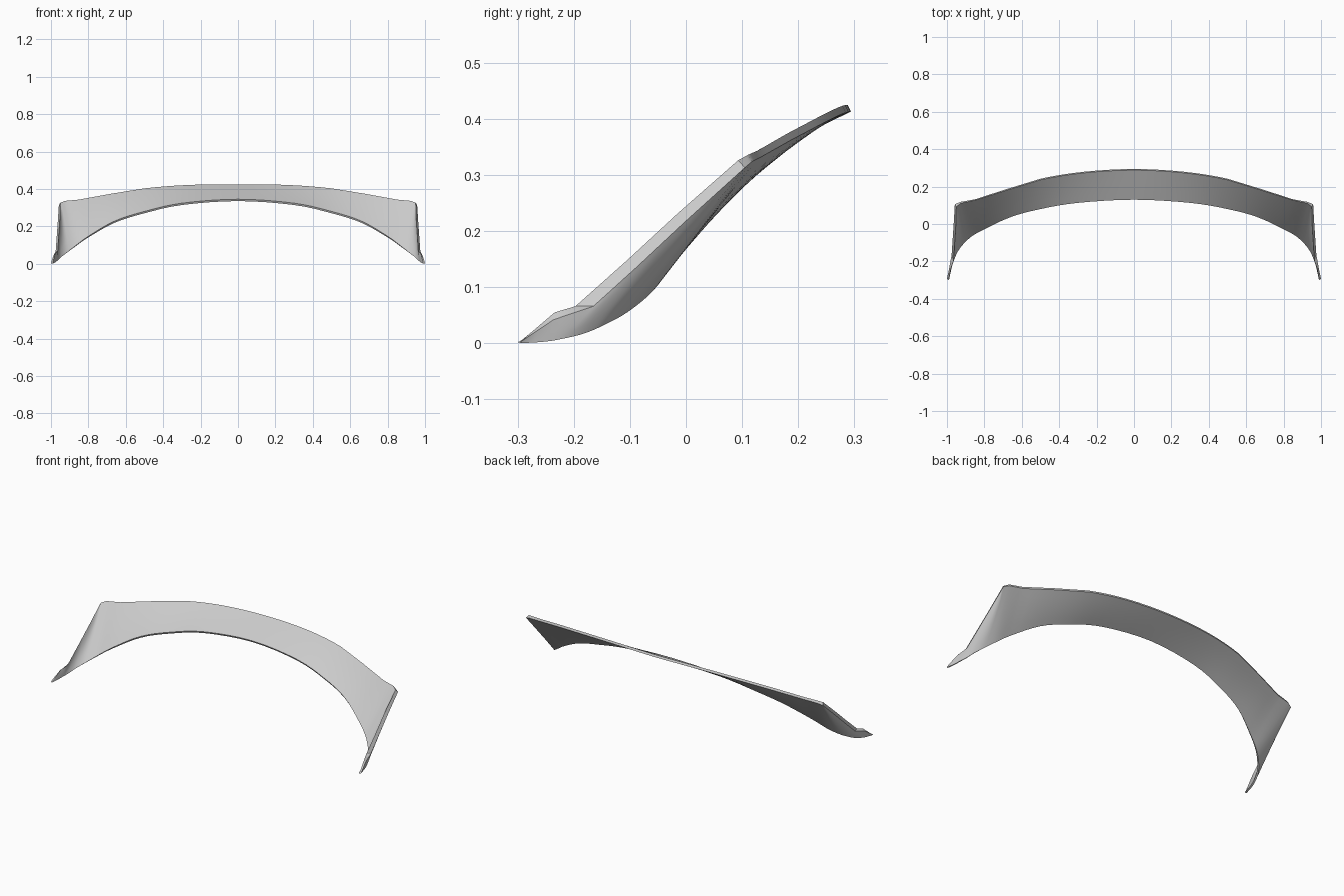
import bpy, bmesh
from mathutils import Vector

if "Cube" in bpy.data.objects:
    bpy.data.objects.remove(bpy.data.objects["Cube"])

# Half of the strip: (lower edge, upper edge, front-face offset at the upper edge), centre to tip
STATIONS = [
    ((0, .135, .335), (0, .294, .413), (0, -.006, .012)),
    ((.3, .118, .314), (.27, .279, .409), (0, -.006, .012)),
    ((.5, .085, .270), (.5, .242, .391), (0, -.006, .012)),
    ((.66, .042, .219), (.68, .187, .362), (0, -.006, .012)),
    ((.8, -.022, .141), (.85, .132, .331), (0, -.005, .012)),
    ((.87, -.06, .092), (.93, .118, .324), (-.004, -.007, .012)),
    ((.92, -.105, .055), (.958, .105, .313), (-.008, -.012, .013)),
    ((.95, -.145, .033), (.964, 0, .218), (-.011, -.014, .014)),
    ((.966, -.18, .018), (.970, -.09, .134), (-.011, -.015, .014)),
    ((.979, -.215, .009), (.975, -.165, .066), (-.011, -.032, .0)),
    ((.988, -.25, .003), (.988, -.236, .042), (-.010, .002, .013)),
    ((.998, -.295, 0), (1, -.294, .003), (-.010, 0, .001)),
]
STEPS, ROWS = 4, 5


def spline(pts, i, t):
    """Catmull-Rom point between pts[i] and pts[i+1], mirrored at the centre."""
    b, c = Vector(pts[i]), Vector(pts[i + 1])
    a = Vector(pts[i - 1]) if i else Vector((-c.x, c.y, c.z))
    d = Vector(pts[i + 2]) if i + 2 < len(pts) else c * 2 - b
    return (2 * b + (c - a) * t + (2 * a - 5 * b + 4 * c - d) * t ** 2
            + (3 * b - a - 3 * c + d) * t ** 3) / 2


lows, tops, offs = zip(*STATIONS)
half = []
for i in range(len(STATIONS) - 1):
    for k in range(STEPS):
        t = k / STEPS
        low = spline(lows, i, t)
        # the centre arch is smooth, the wing ends are straight cuts
        top = spline(tops, i, t) if i < 2 else Vector(tops[i]).lerp(Vector(tops[i + 1]), t)
        half.append((low, top, Vector(offs[i]).lerp(Vector(offs[i + 1]), t)))
half.append(tuple(Vector(s) for s in STATIONS[-1]))


def flip(v):
    return Vector((-v.x, v.y, v.z))


full = [tuple(flip(v) for v in s) for s in reversed(half[1:])] + half

# Closed cross-section loop at each station: back face up, front face down
bm = bmesh.new()
loops = []
for low, top, off in full:
    side = abs(low.x) ** 6
    sign = 1 if low.x > 0 else -1
    low_off = Vector((-.009 * side * sign, -.005, .010 - .008 * side))
    back = [low.lerp(top, r / ROWS) for r in range(ROWS + 1)]
    front = [p + low_off.lerp(off, r / ROWS) for r, p in enumerate(back)]
    loops.append([bm.verts.new(p) for p in back + front[::-1]])
n = len(loops[0])
for a, b in zip(loops, loops[1:]):
    for j in range(n):
        k = (j + 1) % n
        bm.faces.new((a[j], b[j], b[k], a[k]))
bm.faces.new(loops[0])
bm.faces.new(loops[-1][::-1])
bmesh.ops.recalc_face_normals(bm, faces=bm.faces)

mesh = bpy.data.meshes.new("curved_visor_strip")
bm.to_mesh(mesh)
bm.free()
strip = bpy.data.objects.new("curved_visor_strip", mesh)
bpy.context.collection.objects.link(strip)

# Single plain grey
grey = bpy.data.materials.new("light_grey")
grey.diffuse_color = (.6, .6, .6, 1)
grey.use_nodes = True
grey.node_tree.nodes["Principled BSDF"].inputs["Base Color"].default_value = grey.diffuse_color
mesh.materials.append(grey)

bpy.context.view_layer.objects.active = strip
strip.select_set(True)
bpy.ops.object.shade_smooth_by_angle(angle=.6)
